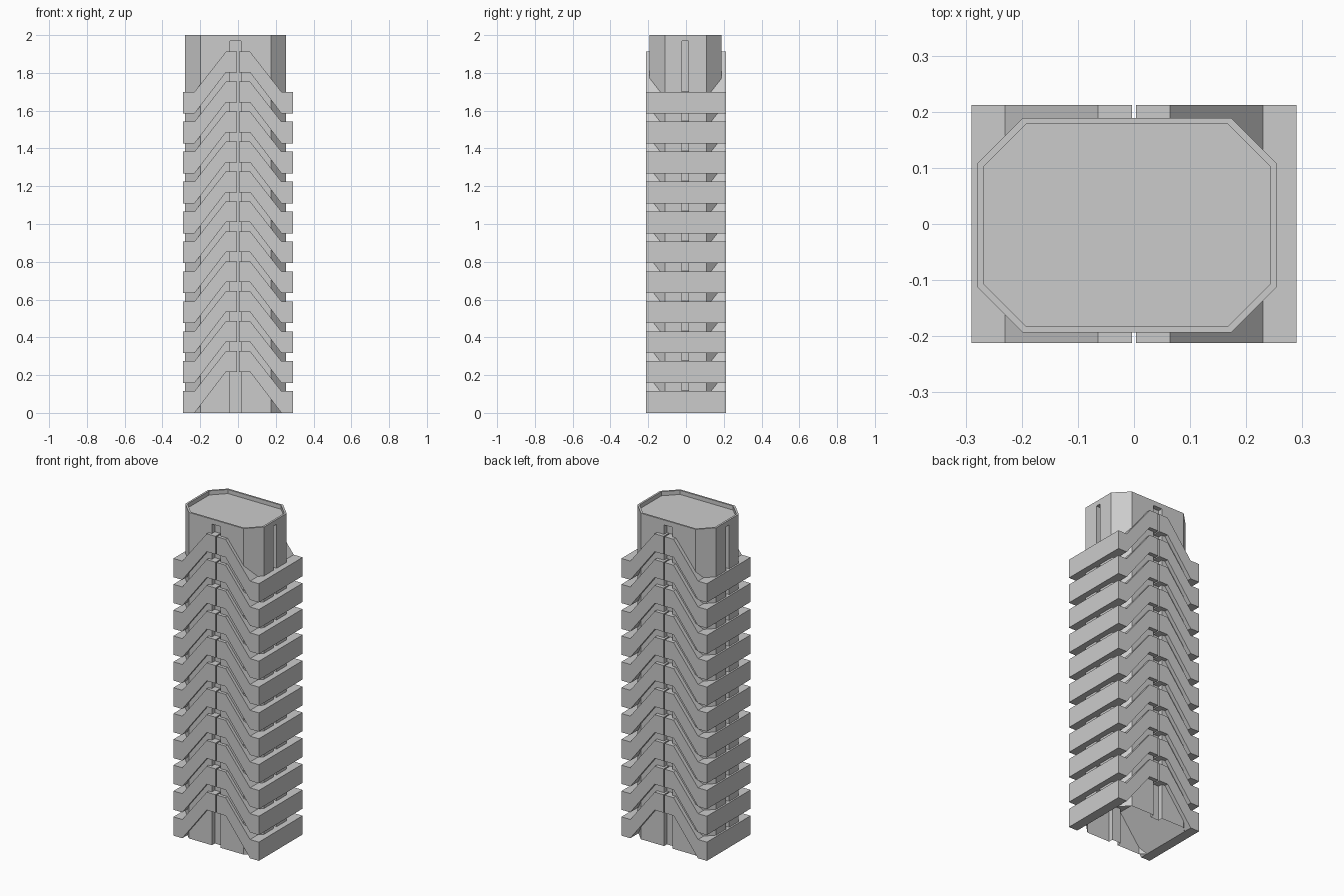
import bpy, bmesh

if "Cube" in bpy.data.objects:
    bpy.data.objects.remove(bpy.data.objects["Cube"])

CX = -0.0125          # the core sits slightly off centre
PITCH = 0.1585        # spacing between storeys
STOREYS = 11


def prism(name, pts, a, b, axis):
    """Closed prism from a 2D profile; axis 'z' uses (x,y), 'y' uses (x,z)."""
    place = (lambda p, d: (p[0], p[1], d)) if axis == 'z' else (lambda p, d: (p[0], d, p[1]))
    bm = bmesh.new()
    lo = [bm.verts.new(place(p, a)) for p in pts]
    hi = [bm.verts.new(place(p, b)) for p in pts]
    bm.faces.new(lo)
    bm.faces.new(hi)
    n = len(pts)
    for i in range(n):
        j = (i + 1) % n
        bm.faces.new((lo[i], lo[j], hi[j], hi[i]))
    bmesh.ops.recalc_face_normals(bm, faces=bm.faces)
    me = bpy.data.meshes.new(name)
    bm.to_mesh(me)
    bm.free()
    ob = bpy.data.objects.new(name, me)
    bpy.context.collection.objects.link(ob)
    return ob


def octagon(hx, hy, c):
    q = [(hx, hy - c), (hx - c, hy), (c - hx, hy), (-hx, hy - c),
         (-hx, c - hy), (c - hx, -hy), (hx - c, -hy), (hx, c - hy)]
    return [(x + CX, y - 0.002) for x, y in q]


def rect(x0, x1, y0, y1):
    return [(x0, y0), (x1, y0), (x1, y1), (x0, y1)]


# Octagonal core with a recessed roof and a tall slot on each side
core = prism("tower_core", octagon(0.267, 0.191, 0.081), 0, 2.0, 'z')
cutters = [
    prism("roof_cutter", octagon(0.255, 0.180, 0.075), 1.975, 2.1, 'z'),
    prism("front_slot_cutter", rect(-0.042, 0.017, -0.3, -0.165), -0.1, 1.97, 'z'),
    prism("back_slot_cutter", rect(-0.042, 0.017, 0.161, 0.3), -0.1, 1.97, 'z'),
    prism("right_slot_cutter", rect(0.228, 0.4, -0.02, 0.012), -0.1, 1.97, 'z'),
    prism("left_slot_cutter", rect(-0.4, -0.253, -0.02, 0.012), -0.1, 1.97, 'z'),
]
bpy.context.view_layer.objects.active = core
for c in cutters:
    c.hide_render = True
    m = core.modifiers.new(c.name, 'BOOLEAN')
    m.operation = 'DIFFERENCE'
    m.solver = 'EXACT'
    m.object = c
    bpy.ops.object.modifier_apply(modifier=m.name)
for c in cutters:
    bpy.data.objects.remove(c)

# Open the underside of the core so it is a hollow shell
bm = bmesh.new()
bm.from_mesh(core.data)
floor = [f for f in bm.faces if all(v.co.z < 0.001 for v in f.verts)]
bmesh.ops.delete(bm, geom=floor, context='FACES')
bm.to_mesh(core.data)
bm.free()

# Stacked chevron storeys, each two mirrored bent slabs with a thin gap between
slab = [(0.004, 0.217), (0.064, 0.217), (0.23, 0), (0.29, 0),
        (0.29, 0.115), (0.23, 0.115), (0.064, 0.327), (0.004, 0.327)]
for i in range(STOREYS):
    for side, s in (("right", 1), ("left", -1)):
        pts = [(s * x, z + i * PITCH) for x, z in slab]
        prism(f"chevron_slab_{side}_{i + 1}", pts, -0.212, 0.212, 'y')
